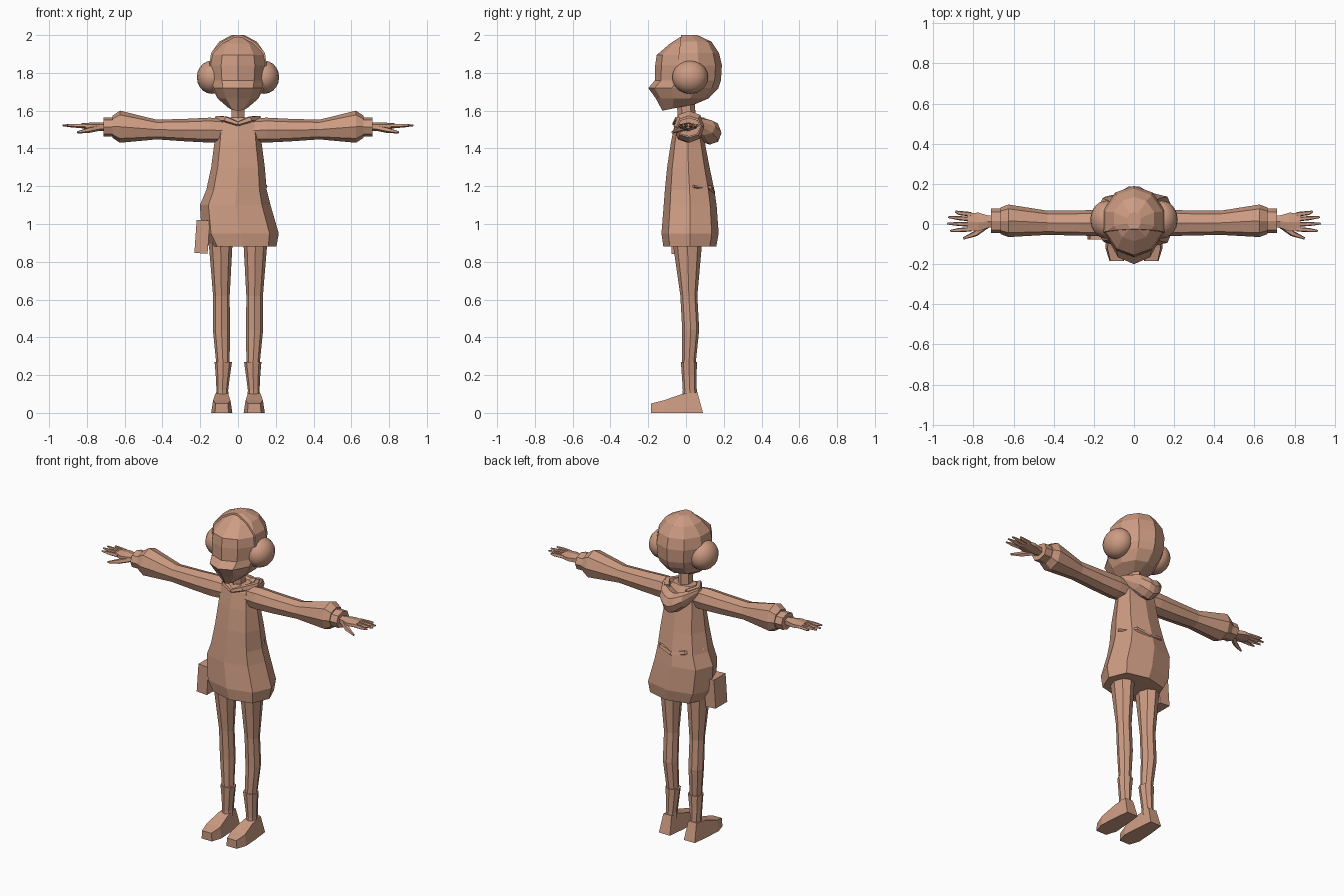
import bpy, bmesh, math
from mathutils import Vector, Matrix

if "Cube" in bpy.data.objects:
    bpy.data.objects.remove(bpy.data.objects["Cube"])

COLOUR = (0.61, 0.33, 0.225, 1)
clay = bpy.data.materials.new("warm_tan")
clay.use_nodes = True
clay.diffuse_color = COLOUR
clay.node_tree.nodes["Principled BSDF"].inputs["Base Color"].default_value = COLOUR


def finish(name, bm, mirror=False):
    """Turn a bmesh into an object, optionally mirrored across x."""
    bmesh.ops.recalc_face_normals(bm, faces=bm.faces)
    mesh = bpy.data.meshes.new(name)
    bm.to_mesh(mesh)
    bm.free()
    mesh.materials.append(clay)
    obj = bpy.data.objects.new(name, mesh)
    bpy.context.collection.objects.link(obj)
    if mirror:
        obj.modifiers.new("mirror", 'MIRROR').use_mirror_merge = False
    return obj


def skin(bm, rings):
    """Join rings of points into a closed tube."""
    loops = [[bm.verts.new(p) for p in ring] for ring in rings]
    n = len(loops[0])
    for a, b in zip(loops, loops[1:]):
        for i in range(n):
            j = (i + 1) % n
            bm.faces.new((a[i], a[j], b[j], b[i]))
    bm.faces.new(loops[0])
    bm.faces.new(loops[-1])


def loft(name, rings, mirror=False):
    bm = bmesh.new()
    skin(bm, rings)
    return finish(name, bm, mirror)


def circle(n, power=1.0, turn=0.0):
    for i in range(n):
        a = math.tau * (i + turn) / n - math.pi / 2
        c, s = math.cos(a), math.sin(a)
        yield math.copysign(abs(c) ** power, c), math.copysign(abs(s) ** power, s)


def level(z, cx, hw, front, back, n=8, power=1.0, slope=0.0):
    """Ring across the body, from front y to back y."""
    mid, hd = (front + back) / 2, (back - front) / 2
    return [(cx + hw * c, mid + hd * s, z + slope * (mid + hd * s))
            for c, s in circle(n, power)]


def slice_x(x, y, z, ry, rz, n=8):
    """Ring across a limb that runs along x."""
    return [(x, y + ry * c, z + rz * s) for c, s in circle(n, 0.9)]


def rod(bm, points, radii, n=5):
    """Tapered rod through points."""
    pts = [Vector(p) for p in points]
    rings = []
    for i, p in enumerate(pts):
        d = pts[min(i + 1, len(pts) - 1)] - pts[max(i - 1, 0)]
        q = d.to_track_quat('Z', 'Y')
        rings.append([p + q @ Vector((radii[i] * c, radii[i] * s, 0))
                      for c, s in circle(n)])
    skin(bm, rings)


# Head: z, half width, front y, back y, slope
HEAD = [(1.625, .05, -.125, .05, .2), (1.665, .115, -.16, .12, 0),
        (1.72, .143, -.2, .172, 0), (1.76, .153, -.165, .185, 0),
        (1.84, .16, -.163, .19, 0), (1.905, .15, -.155, .175, 0),
        (1.965, .105, -.085, .135, 0), (2.0, .035, -.03, .06, 0)]
loft("head", [level(z - (.01 if z > 1.9 else 0), 0, hw * .95, f, b - .01, 10, 1, s)
              for z, hw, f, b, s in HEAD])

# Hair: a slightly larger shell over the back of the head
bm = bmesh.new()
skin(bm, [level(z, 0, hw, f, b, 10, 1, s) for z, hw, f, b, s in HEAD])
cut = bmesh.ops.bisect_plane(bm, geom=bm.verts[:] + bm.edges[:] + bm.faces[:],
                             plane_co=(0, -.05, 1.8), plane_no=(0, -1, .12),
                             clear_outer=True)
bmesh.ops.holes_fill(bm, edges=[e for e in bm.edges if e.is_boundary])
finish("hair_cap", bm)

# Round hair buns over the ears
bm = bmesh.new()
bmesh.ops.create_uvsphere(bm, u_segments=16, v_segments=10, radius=1,
                          matrix=Matrix.Translation((.138, .022, 1.777))
                          @ Matrix.Diagonal((.08, .095, .088, 1)))
for face in bm.faces:
    face.smooth = True
finish("ear_buns", bm, True)

# Neck
loft("neck", [level(1.5, 0, .042, -.04, .055, 6), level(1.67, 0, .038, -.05, .045, 6)])

# Tunic: z, centre x, half width, front y, back y
TUNIC = [(.88, .025, .178, -.12, .16), (.95, .012, .204, -.13, .173),
         (1.1, -.015, .187, -.118, .162), (1.18, -.008, .16, -.112, .15),
         (1.3, 0, .142, -.1, .125), (1.43, 0, .125, -.08, .1),
         (1.53, 0, .115, -.06, .08), (1.565, 0, .075, -.04, .06)]
loft("tunic", [level(z, cx, hw, f, b, 8, .8) for z, cx, hw, f, b in TUNIC])

# Folds of cloth across the back of the tunic
bm = bmesh.new()
for s in (1, -1):
    rod(bm, [(0, .14, 1.17), (s * .08, .125, 1.19), (s * .15, .04, 1.2)],
        [.016, .016, .008])
finish("back_folds", bm)

# Hood hanging behind the neck
HALF_HOOD = [(.12, .035, 1.55, .025, .018), (.075, .095, 1.515, .06, .045),
             (.03, .12, 1.49, .066, .058)]
hood = [slice_x(-x, *rest) for x, *rest in HALF_HOOD]
hood += [slice_x(0, .125, 1.48, .062, .06)]
hood += [slice_x(*r) for r in reversed(HALF_HOOD)]
loft("hood", hood)

# Collar meeting in a point at the front
bm = bmesh.new()
rod(bm, [(0, -.062, 1.53), (.06, -.045, 1.553), (.105, .03, 1.555), (.07, .09, 1.545)],
    [.012, .018, .022, .022])
finish("collar", bm, True)

# Sleeves
loft("sleeves", [slice_x(*r) for r in (
    (.05, .008, 1.495, .055, .06), (.15, .005, 1.497, .065, .066),
    (.27, .005, 1.497, .063, .06), (.43, .006, 1.5, .06, .052),
    (.625, .016, 1.515, .081, .085), (.665, .016, 1.515, .066, .058))], True)
loft("cuffs", [slice_x(x, .016, 1.513, .061, .05) for x in (.64, .712)], True)

# Hands: palm, four fingers and a thumb
bm = bmesh.new()
skin(bm, [slice_x(*r, n=6) for r in (
    (.69, .012, 1.514, .03, .024), (.73, .012, 1.515, .036, .023),
    (.775, .01, 1.517, .053, .02), (.83, .012, 1.52, .047, .013))])
for y, tip, spread in ((.048, .89, .062), (.024, .925, .034),
                       (-.002, .93, .002), (-.026, .915, -.034)):
    rod(bm, [(.81, y, 1.52), (.87, (y + spread) / 2, 1.521), (tip, spread, 1.523)],
        [.012, .011, .005])
rod(bm, [(.73, -.005, 1.51), (.79, -.048, 1.497), (.85, -.072, 1.485)],
    [.016, .015, .006])
finish("hands", bm, True)

# Legs: z, centre x, half width, front y, back y
loft("legs", [level(*r) for r in (
    (.1, .083, .03, -.015, .055), (.27, .08, .036, -.02, .052),
    (.44, .088, .045, -.02, .07), (.62, .088, .044, -.03, .06),
    (.9, .092, .063, -.07, .085), (1.0, .085, .06, -.07, .085))], True)

# Ankle boots: shaft, then shoe with a flat sole
loft("boot_shafts", [level(*r) for r in (
    (.08, .083, .033, -.02, .06), (.12, .083, .031, -.017, .057),
    (.2, .08, .038, -.022, .056), (.27, .078, .046, -.027, .058))], True)
loft("shoes", [[(.086 - hw, y, 0), (.086 + hw, y, 0),
                (.086 + top, ytop, z), (.086 - top, ytop, z)]
               for y, ytop, hw, top, z in (
    (-.185, -.185, .036, .032, .05), (-.12, -.12, .056, .046, .066),
    (-.02, -.02, .05, .034, .1), (.09, .06, .038, .028, .11))], True)

# Pouch on the right hip, tilted outward
bm = bmesh.new()
bmesh.ops.create_cube(bm, size=1, matrix=Matrix.Translation((-.19, -.02, .932))
                      @ Matrix.Rotation(math.radians(4), 4, 'Y')
                      @ Matrix.Diagonal((.07, .115, .175, 1)))
finish("hip_pouch", bm)
